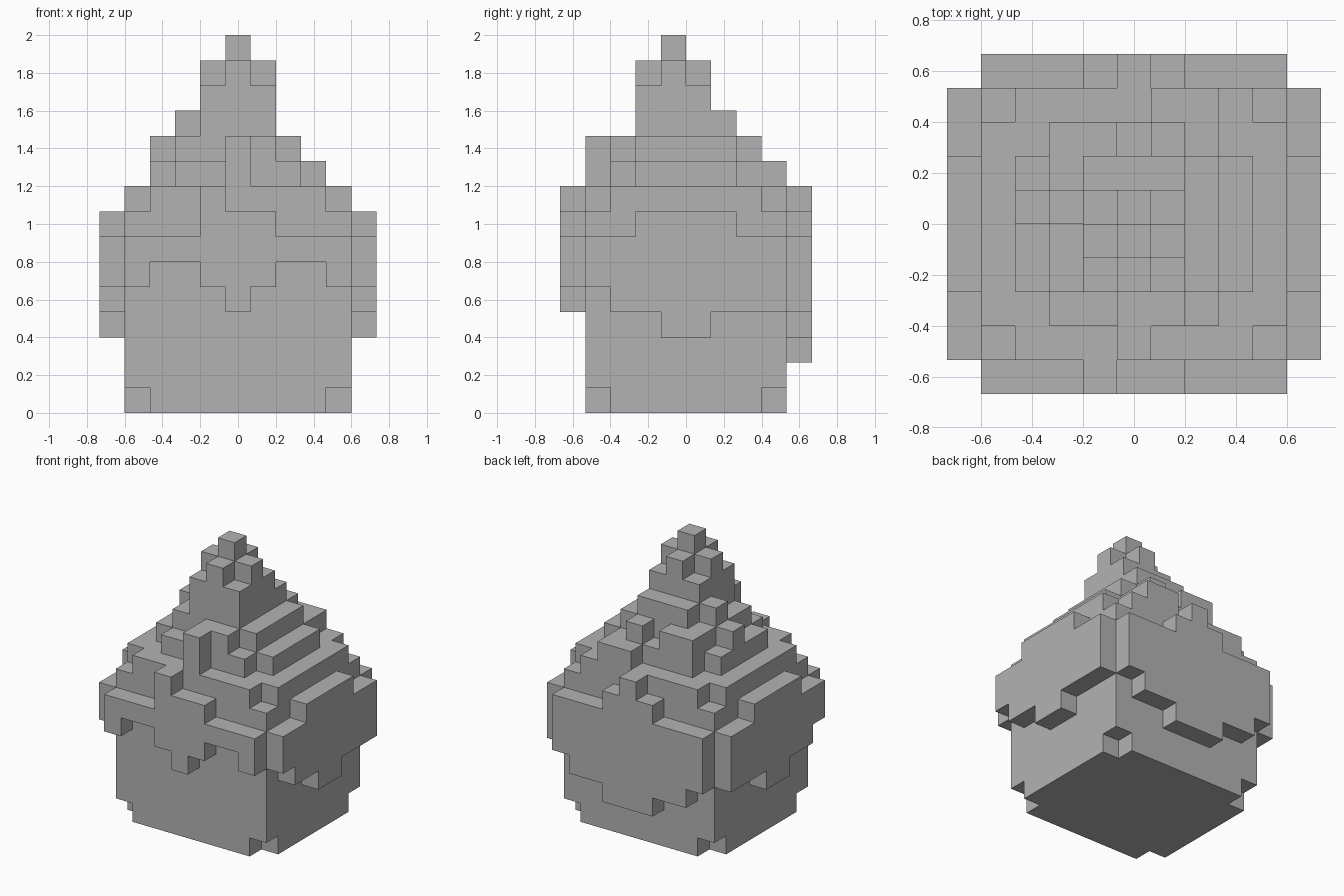
import bpy
import bmesh
import math
from mathutils import Vector

UNIT = 2 / 15  # edge of one cube

old = bpy.data.objects.get("Cube")
if old:
    bpy.data.objects.remove(old, do_unlink=True)

grey = bpy.data.materials.new("plain_grey")
grey.use_nodes = True
colour = (0.45, 0.45, 0.45, 1)
grey.diffuse_color = colour
grey.node_tree.nodes["Principled BSDF"].inputs["Base Color"].default_value = colour


def box(i0, i1, j0, j1, k0, k1):
    """Cells of a block, end indices included."""
    return {(i, j, k) for i in range(i0, i1 + 1)
            for j in range(j0, j1 + 1) for k in range(k0, k1 + 1)}


def drips(bottoms, tops, place):
    """Columns of icing hanging down one side."""
    cells = set()
    for n, (low, high) in enumerate(zip(bottoms, tops), start=1):
        cells |= {place(n, k) for k in range(int(low), int(high))}
    return cells


# Cake base with its four bottom corners notched
base = box(1, 9, 1, 8, 0, 6) - {(i, j, 0) for i in (1, 9) for j in (1, 8)}

# Icing hanging over each side
front = drips("566545665", "777988777", lambda n, k: (n, 0, k))
back = drips("433222334", "777898777", lambda n, k: (n, 9, k))
right = drips("54433444", "77888877", lambda n, k: (10, n, k))
left = drips("54433444", "77888877", lambda n, k: (0, n, k))

# Shoulder of the icing
shoulder = box(1, 9, 1, 8, 7, 8) - {(i, j, 8) for i in (1, 9) for j in (1, 8)}

# Stepped swirl, from the widest tier up
swirl = box(3, 7, 2, 7, 9, 9) | box(2, 8, 3, 6, 9, 9) | box(6, 7, 8, 8, 9, 9)
swirl |= box(5, 5, 1, 1, 9, 10)
swirl |= box(3, 7, 3, 6, 10, 10) | box(5, 6, 2, 2, 10, 10)
swirl |= box(3, 4, 7, 7, 10, 10) | {(6, 7, 10), (2, 5, 10), (3, 5, 11)}
swirl |= box(4, 6, 3, 6, 11, 11) | box(4, 6, 3, 5, 12, 12)

# Cross-shaped tip with a single cube on top
tip = box(4, 6, 4, 4, 13, 13) | box(5, 5, 3, 5, 13, 13) | {(5, 4, 14)}

parts = {"cake_base": base, "front_icing": front, "back_icing": back,
         "right_icing": right, "left_icing": left,
         "icing_shoulder": shoulder, "icing_swirl": swirl, "icing_tip": tip}
solid = set().union(*parts.values())


def build(name, cells):
    """Skin the cells, leaving out faces hidden inside the model."""
    bm = bmesh.new()
    for cell in cells:
        centre = Vector(cell) + Vector((0.5, 0.5, 0.5))
        for axis in range(3):
            for sign in (-1, 1):
                normal = Vector((0, 0, 0))
                normal[axis] = sign
                if tuple(int(a + b) for a, b in zip(cell, normal)) in solid:
                    continue
                u = Vector((0, 0, 0))
                u[(axis + 1) % 3] = 0.5
                v = normal.cross(u)
                mid = centre + normal / 2
                corners = (mid - u - v, mid + u - v, mid + u + v, mid - u + v)
                bm.faces.new([bm.verts.new((c - Vector((5.5, 5, 0))) * UNIT)
                              for c in corners])
    bmesh.ops.remove_doubles(bm, verts=bm.verts, dist=UNIT / 100)
    bmesh.ops.dissolve_limit(bm, angle_limit=math.radians(1),
                             verts=bm.verts, edges=bm.edges)
    mesh = bpy.data.meshes.new(name)
    bm.to_mesh(mesh)
    bm.free()
    mesh.materials.append(grey)
    bpy.context.collection.objects.link(bpy.data.objects.new(name, mesh))


for part_name, part_cells in parts.items():
    build(part_name, part_cells)
